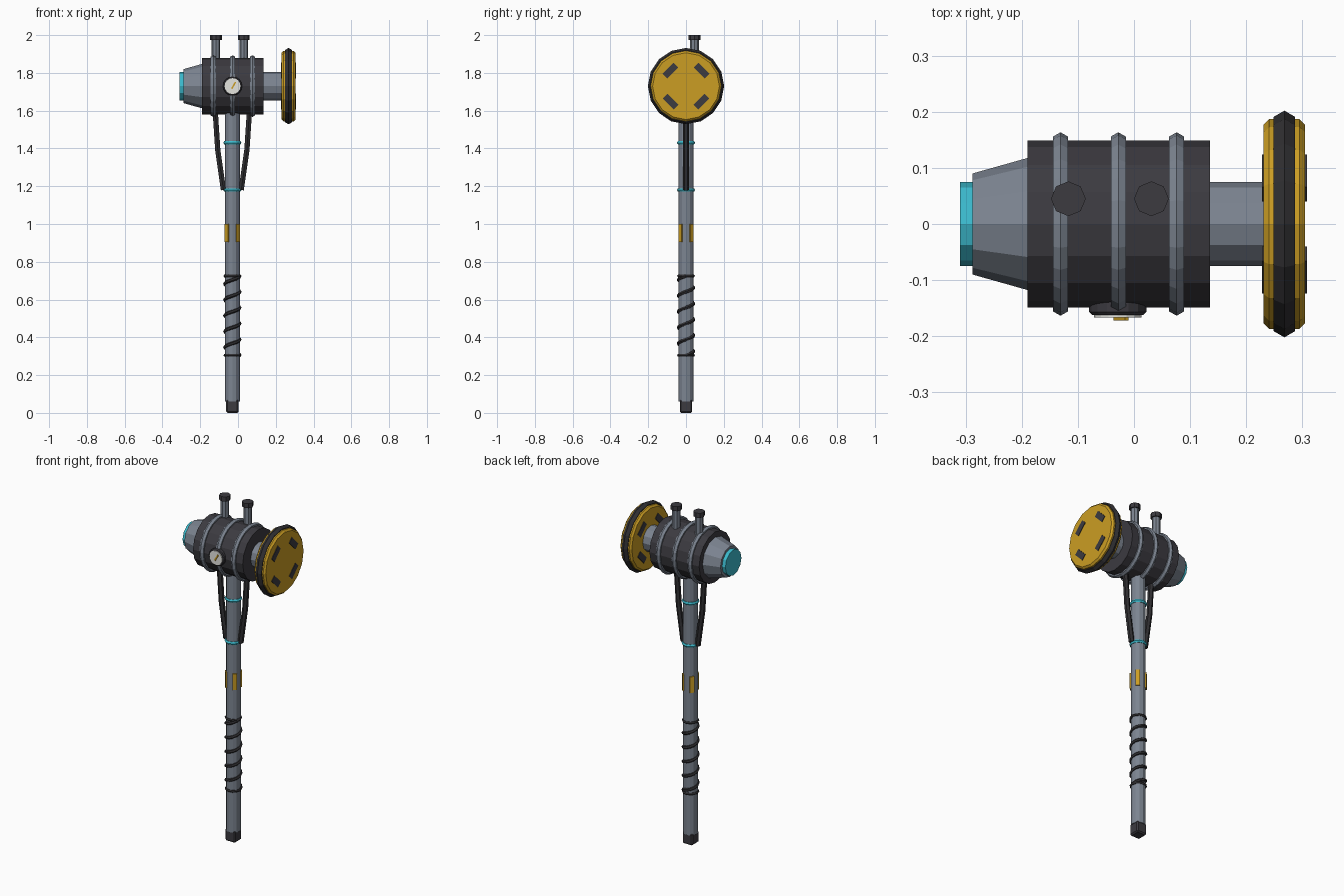
import bpy
import math
from math import pi, sin, cos
from mathutils import Vector

if "Cube" in bpy.data.objects:
    bpy.data.objects.remove(bpy.data.objects["Cube"])

CX, CZ = -0.03, 1.73          # handle axis x, head axis z
ALONG_X = (0, pi / 2, 0)
ALONG_Y = (pi / 2, 0, 0)


def mat(name, r, g, b):
    m = bpy.data.materials.new(name)
    m.diffuse_color = (r, g, b, 1)
    m.use_nodes = True
    m.node_tree.nodes["Principled BSDF"].inputs["Base Color"].default_value = m.diffuse_color
    return m


STEEL = mat("steel grey", 0.20, 0.23, 0.28)
DARK = mat("charcoal", 0.045, 0.043, 0.051)
RUBBER = mat("black rubber", 0.029, 0.028, 0.031)
GOLD = mat("gold", 0.60, 0.34, 0.017)
CYAN = mat("cyan", 0.045, 0.50, 0.62)
WHITE = mat("dial white", 0.78, 0.78, 0.74)


def finish(name, m, bevel=0):
    o = bpy.context.object
    o.name = name
    o.data.materials.append(m)
    if bevel:
        b = o.modifiers.new("chamfer", 'BEVEL')
        b.width, b.segments, b.limit_method = bevel, 1, 'ANGLE'
        b.angle_limit = math.radians(50)
    return o


def cone(name, m, sides, r1, r2, a, b, rot=(0, 0, 0), bevel=0):
    """Prism or frustum from point a (radius r1) to point b (radius r2)."""
    a, b = Vector(a), Vector(b)
    bpy.ops.mesh.primitive_cone_add(vertices=sides, radius1=r1, radius2=r2, depth=(b - a).length,
                                    location=(a + b) / 2, rotation=rot)
    return finish(name, m, bevel)


def box(name, m, size, loc, rot=(0, 0, 0), bevel=0):
    bpy.ops.mesh.primitive_cube_add(size=1, location=loc, rotation=rot)
    o = bpy.context.object
    o.scale = size
    bpy.ops.object.transform_apply(location=False, rotation=False, scale=True)
    return finish(name, m, bevel)


def ring(name, m, R, r, loc, rot=(0, 0, 0), seg=16, minor=6):
    bpy.ops.mesh.primitive_torus_add(major_radius=R, minor_radius=r, major_segments=seg,
                                     minor_segments=minor, location=loc, rotation=rot)
    return finish(name, m)


def tube(name, m, pts, r):
    c = bpy.data.curves.new(name, 'CURVE')
    c.dimensions = '3D'
    c.bevel_depth, c.bevel_resolution, c.use_fill_caps = r, 1, True
    s = c.splines.new('POLY')
    s.use_smooth = False
    s.points.add(len(pts) - 1)
    for p, co in zip(s.points, pts):
        p.co = (*co, 1)
    o = bpy.data.objects.new(name, c)
    bpy.context.collection.objects.link(o)
    c.materials.append(m)


# Handle and butt cap
cone("handle", STEEL, 12, 0.04, 0.04, (CX, 0, 0.06), (CX, 0, 1.62))
box("butt_cap", DARK, (0.066, 0.066, 0.07), (CX, 0, 0.035), bevel=0.007)

# Spiral grip with end rings
Z0, Z1, TURNS, STEP = 0.305, 0.725, 5, 12
n = TURNS * STEP
tube("grip_spiral", RUBBER,
     [(CX + 0.039 * cos(2 * pi * i / STEP), 0.039 * sin(2 * pi * i / STEP), Z0 + (Z1 - Z0) * i / n)
      for i in range(n + 1)], 0.01)
for z in (Z0, Z1):
    ring("grip_end_ring", RUBBER, 0.039, 0.008, (CX, 0, z), seg=12)

# Gold plates around the handle
for k in range(4):
    a = pi / 4 + k * pi / 2
    box("handle_plate", GOLD, (0.014, 0.024, 0.095),
        (CX + 0.038 * cos(a), 0.038 * sin(a), 0.953), (0, 0, a))

# Cyan collars and side braces
for z in (1.18, 1.43):
    ring("handle_collar", CYAN, 0.038, 0.01, (CX, 0, z), seg=12)
for s in (-1, 1):
    tube("side_brace", RUBBER, [(CX + s * x, 0, z) for x, z in
                                ((0.047, 1.18), (0.077, 1.39), (0.092, 1.62))], 0.016)

# Hammer head: barrel, rear cone, energy cap, front neck
cone("barrel", DARK, 16, 0.149, 0.149, (-0.19, 0, CZ), (0.135, 0, CZ), ALONG_X)
cone("rear_cone", STEEL, 12, 0.09, 0.119, (-0.288, 0, CZ), (-0.185, 0, CZ), ALONG_X)
cone("rear_cap", CYAN, 12, 0.075, 0.075, (-0.31, 0, CZ), (-0.28, 0, CZ), ALONG_X)
cone("neck", STEEL, 12, 0.075, 0.075, (0.13, 0, CZ), (0.24, 0, CZ), ALONG_X)
for x in (-0.131, -0.028, 0.076):
    ring("barrel_band", STEEL, 0.148, 0.0155, (x, 0, CZ), ALONG_X, seg=24)

# Striking disc with rubber rim and four slots
cone("strike_disc", GOLD, 16, 0.187, 0.187, (0.231, 0, CZ), (0.305, 0, CZ), ALONG_X, bevel=0.01)
ring("disc_rim", RUBBER, 0.18, 0.022, (0.268, 0, CZ), ALONG_X)
for k in range(4):
    a = pi / 4 + k * pi / 2
    box("disc_slot", DARK, (0.08, 0.036, 0.082),
        (0.268, 0.116 * cos(a), CZ + 0.116 * sin(a)), (a, 0, 0))

# Exhaust pipes
for x in (-0.117, 0.031):
    cone("exhaust_pipe", STEEL, 8, 0.023, 0.023, (x, 0.045, 1.84), (x, 0.045, 1.985))
    cone("exhaust_cap", DARK, 8, 0.031, 0.031, (x, 0.045, 1.973), (x, 0.045, 2.0))

# Pressure gauge
cone("gauge_body", DARK, 16, 0.051, 0.051, (CX + 0.001, -0.13, CZ), (CX + 0.001, -0.162, CZ), ALONG_Y,
     bevel=0.005)
cone("gauge_dial", WHITE, 16, 0.042, 0.042, (CX + 0.001, -0.158, CZ), (CX + 0.001, -0.167, CZ), ALONG_Y)
box("gauge_needle", GOLD, (0.008, 0.009, 0.04), (-0.023, -0.1675, CZ + 0.004), (0, pi / 6, 0))
